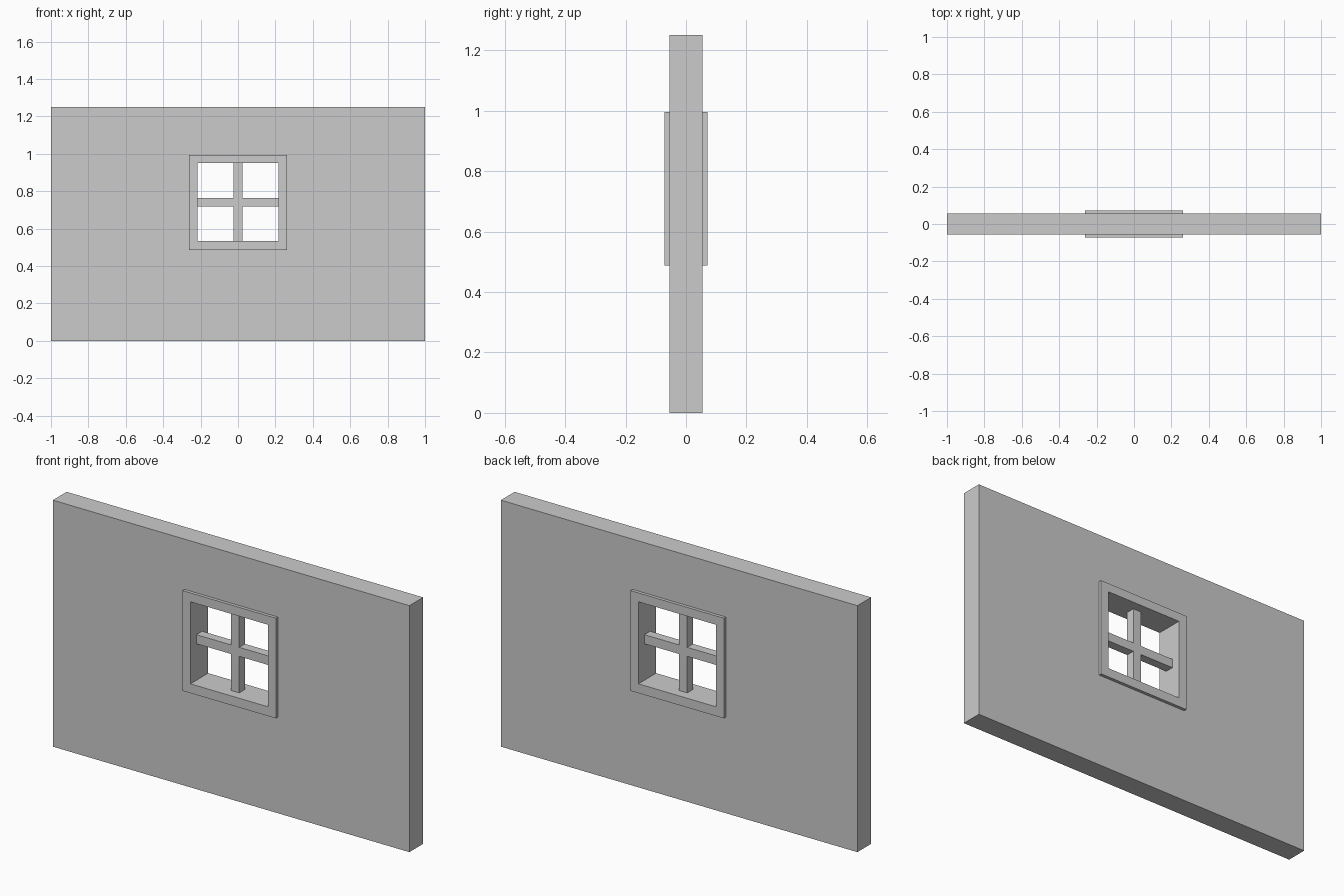
import bpy, bmesh

if "Cube" in bpy.data.objects:
    bpy.data.objects.remove(bpy.data.objects["Cube"])


def make_object(name, bm):
    bmesh.ops.recalc_face_normals(bm, faces=bm.faces)
    mesh = bpy.data.meshes.new(name)
    bm.to_mesh(mesh)
    bm.free()
    obj = bpy.data.objects.new(name, mesh)
    bpy.context.collection.objects.link(obj)
    return obj


def ring(name, outer, inner, depth):
    """Rectangular panel with a rectangular opening; rects are (x0, x1, z0, z1)."""
    bm = bmesh.new()

    def loop(rect, y):
        x0, x1, z0, z1 = rect
        return [bm.verts.new((x, y, z)) for x, z in ((x0, z0), (x1, z0), (x1, z1), (x0, z1))]

    h = depth / 2
    loops = [loop(outer, -h), loop(inner, -h), loop(inner, h), loop(outer, h)]
    for a, b in zip(loops, loops[1:] + loops[:1]):
        for i in range(4):
            j = (i + 1) % 4
            bm.faces.new((a[i], a[j], b[j], b[i]))
    return make_object(name, bm)


def box(name, x0, x1, z0, z1, depth):
    bm = bmesh.new()
    bmesh.ops.create_cube(bm, size=1)
    bmesh.ops.scale(bm, vec=(x1 - x0, depth, z1 - z0), verts=bm.verts)
    bmesh.ops.translate(bm, vec=((x0 + x1) / 2, 0, (z0 + z1) / 2), verts=bm.verts)
    return make_object(name, bm)


frame_outer = (-0.262, 0.262, 0.487, 0.995)
frame_inner = (-0.217, 0.217, 0.534, 0.95)
bar = 0.046
mid_z = 0.742

# Wall with the opening that holds the frame
ring("wall", (-1, 1, 0, 1.25), frame_outer, 0.11)

# Window frame, standing proud of the wall on both sides
ring("window_frame", frame_outer, frame_inner, 0.142)

# Glazing bars crossing in the middle of the opening
box("vertical_bar", -bar / 2, bar / 2, frame_inner[2], frame_inner[3], bar)
for side, x0, x1 in (("left", frame_inner[0], -bar / 2), ("right", bar / 2, frame_inner[1])):
    box("horizontal_bar_" + side, x0, x1, mid_z - bar / 2, mid_z + bar / 2, bar)
